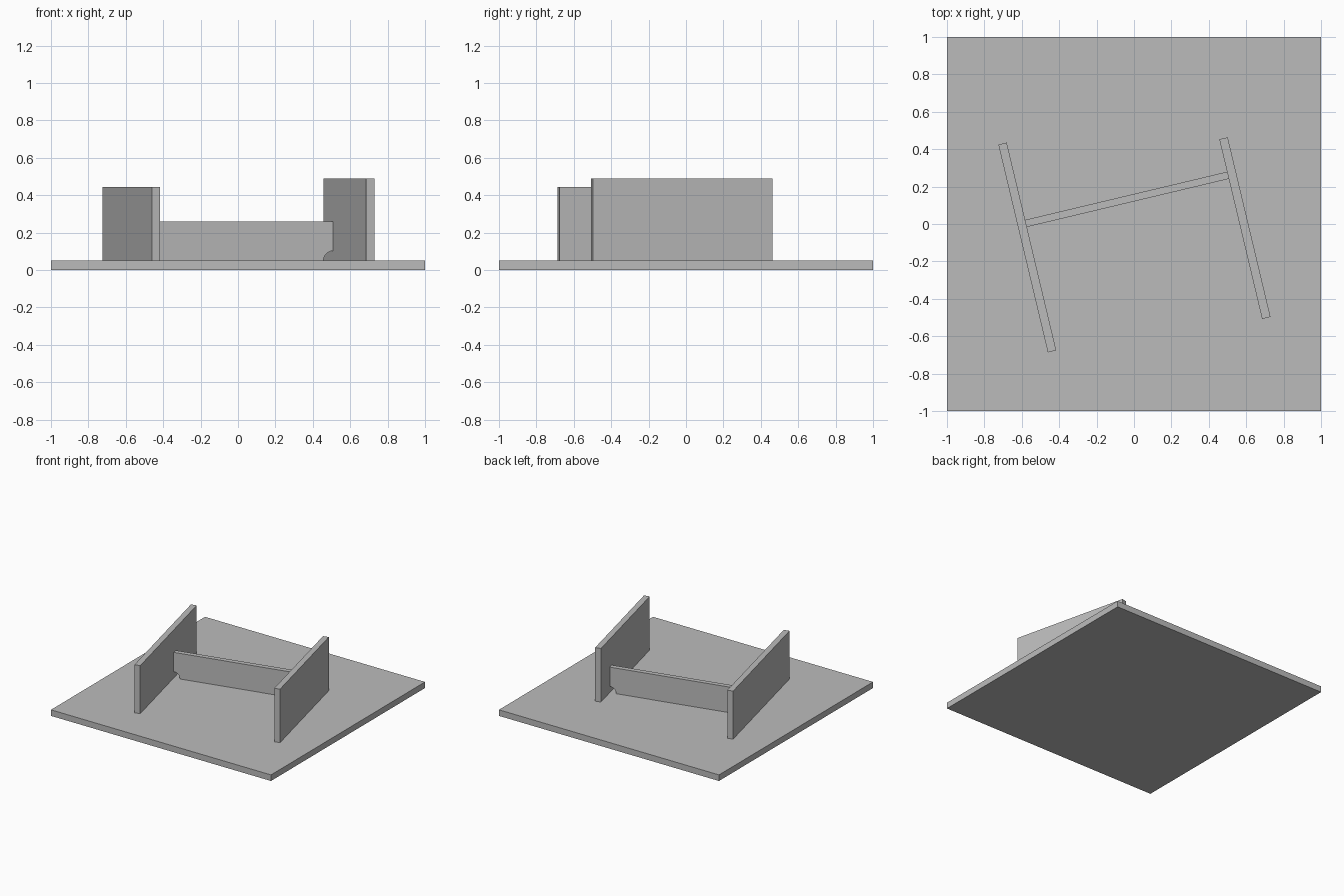
import bpy, bmesh
from math import radians, sin, cos, pi
from mathutils import Matrix

if "Cube" in bpy.data.objects:
    bpy.data.objects.remove(bpy.data.objects["Cube"], do_unlink=True)

grey = bpy.data.materials.new("plain grey")
grey.use_nodes = True
colour = (0.5, 0.5, 0.5, 1)
grey.diffuse_color = colour
grey.node_tree.nodes["Principled BSDF"].inputs["Base Color"].default_value = colour

TURN = radians(13.4)   # shared skew of the walls on the base
FLOOR = 0.05           # top of the base slab


def finish(name, bm, x=0, y=0, turn=0):
    bmesh.ops.recalc_face_normals(bm, faces=bm.faces)
    mesh = bpy.data.meshes.new(name)
    bm.to_mesh(mesh)
    bm.free()
    mesh.materials.append(grey)
    obj = bpy.data.objects.new(name, mesh)
    obj.location = (x, y, 0)
    obj.rotation_euler.z = turn
    bpy.context.collection.objects.link(obj)


def box(name, size, bottom, x=0, y=0, turn=0):
    bm = bmesh.new()
    place = Matrix.Translation((0, 0, bottom + size[2] / 2))
    bmesh.ops.create_cube(bm, size=1, matrix=place @ Matrix.Diagonal((*size, 1)))
    finish(name, bm, x, y, turn)


# Base slab and the two upright side panels
box("base_slab", (2, 2, FLOOR), 0)
box("right_panel", (0.046, 1.142, 0.395), FLOOR, -0.5705, -0.1255, TURN)
box("left_panel", (0.046, 0.987, 0.44), FLOOR, 0.593, -0.022, TURN)

# Cross rail with a quarter-round notch at each lower end
half, thick, top, radius, steps = 0.557, 0.039, 0.26, 0.052, 10
side = [(half - radius * cos(a), FLOOR + radius * sin(a))
        for a in (pi / 2 * i / steps for i in range(steps + 1))]
side.append((half, top))
outline = side + [(-x, z) for x, z in reversed(side)]
bm = bmesh.new()
face = bm.faces.new([bm.verts.new((x, -thick / 2, z)) for x, z in outline])
extruded = bmesh.ops.extrude_face_region(bm, geom=[face])["geom"]
bmesh.ops.translate(bm, vec=(0, thick, 0),
                    verts=[v for v in extruded if isinstance(v, bmesh.types.BMVert)])
finish("cross_rail", bm, -0.0385, 0.1315, TURN)
